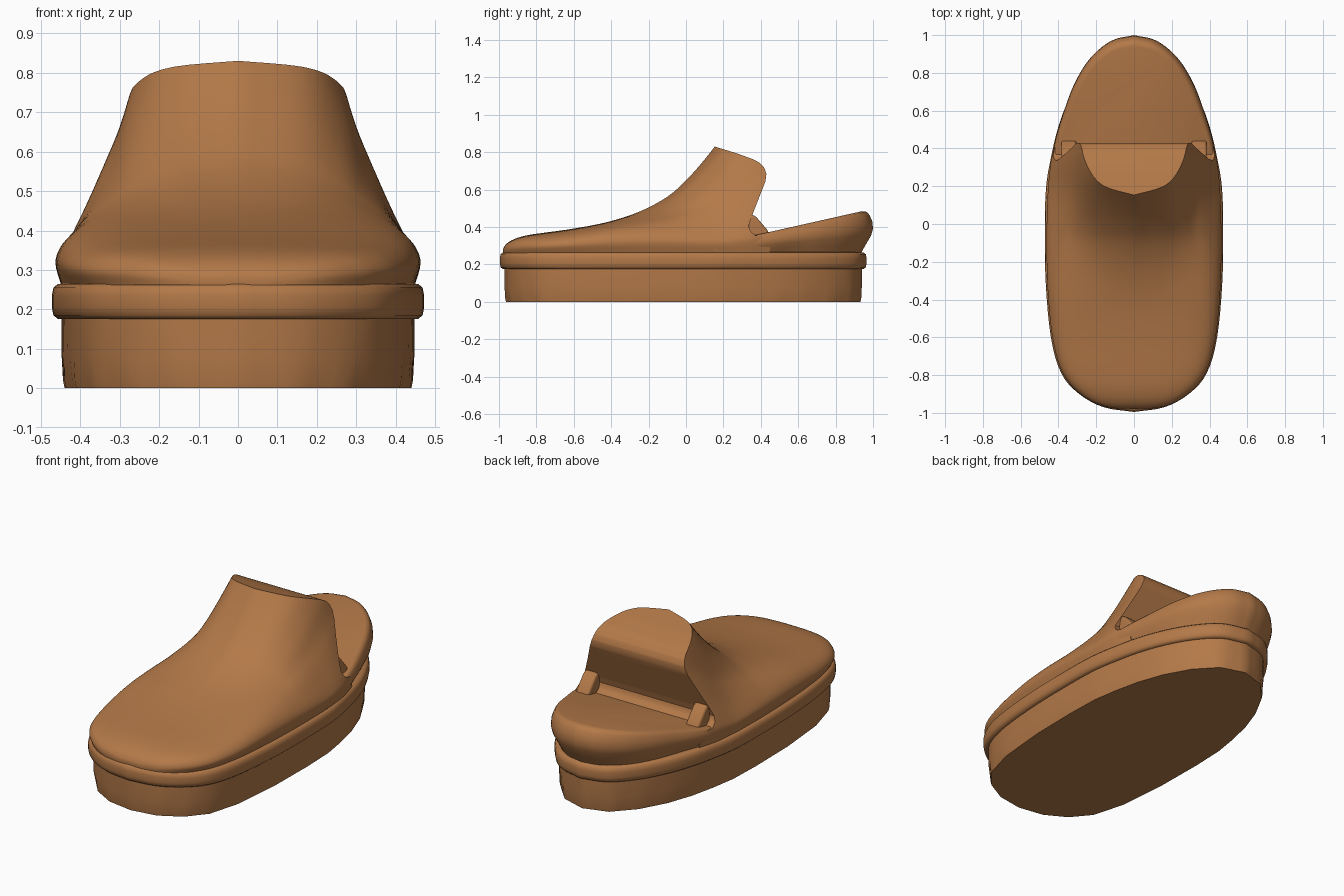
import bpy, bmesh
from mathutils import Vector

if "Cube" in bpy.data.objects:
    bpy.data.objects.remove(bpy.data.objects["Cube"], do_unlink=True)

# One tan leather colour for everything
tan = bpy.data.materials.new("tan_leather")
tan.use_nodes = True
COLOUR = (0.45, 0.19, 0.065, 1)
tan.diffuse_color = COLOUR
tan.node_tree.nodes["Principled BSDF"].inputs["Base Color"].default_value = COLOUR


def spline(pts, n):
    """Catmull-Rom curve through pts, n steps per segment."""
    p = [Vector(q) for q in pts]
    p = [2 * p[0] - p[1]] + p + [2 * p[-1] - p[-2]]
    out = []
    for i in range(1, len(p) - 2):
        a, b, c, d = p[i - 1:i + 3]
        for k in range(n):
            t = k / n
            out.append(0.5 * (2 * b + (c - a) * t + (2 * a - 5 * b + 4 * c - d) * t ** 2
                              + (3 * b - a - 3 * c + d) * t ** 3))
    return out + [p[-2]]


def loft(name, rings, angle=0.6):
    """Closed solid through a list of equal-length rings."""
    bm = bmesh.new()
    rows = [[bm.verts.new(co) for co in ring] for ring in rings]
    n = len(rows[0])
    for a, b in zip(rows, rows[1:]):
        for i in range(n):
            j = (i + 1) % n
            bm.faces.new((a[i], a[j], b[j], b[i]))
    bm.faces.new(rows[0])
    bm.faces.new(rows[-1])
    bmesh.ops.recalc_face_normals(bm, faces=bm.faces[:])
    mesh = bpy.data.meshes.new(name)
    bm.to_mesh(mesh)
    bm.free()
    mesh.materials.append(tan)
    ob = bpy.data.objects.new(name, mesh)
    bpy.context.collection.objects.link(ob)
    smooth(ob, angle)
    return ob


def smooth(ob, angle):
    bpy.ops.object.select_all(action='DESELECT')
    ob.select_set(True)
    bpy.context.view_layer.objects.active = ob
    bpy.ops.object.shade_smooth_by_angle(angle=angle)


def prism(name, profile, x0, x1):
    """Side (y, z) profile extruded across x."""
    return loft(name, [[(x, y, z) for y, z in profile] for x in (x0, x1)])


def mirrored(half):
    """Half outline from toe to heel, completed on the other side."""
    return half + [Vector((-p.x, p.y)) for p in half[-2:0:-1]]


# Footprint shared by the sole and the welt
footprint = mirrored(spline([
    (0, -.995), (.16, -.97), (.29, -.9), (.385, -.79), (.44, -.6), (.468, -.3), (.472, 0),
    (.465, .2), (.44, .35), (.405, .5), (.35, .65), (.265, .8), (.15, .92), (0, .965)], 4))


def foot_ring(pts, z, inset):
    sx, sy = 1 - inset / .472, 1 - inset / .98
    return [(p.x * sx, -.015 + (p.y + .015) * sy, z) for p in pts]


# Sole: smooth at the top, faceted towards the ground
N = len(footprint)
faceted = [footprint[i // 4 * 4].lerp(footprint[(i // 4 * 4 + 4) % N], i % 4 / 4)
           for i in range(N)]
loft("sole", [foot_ring(faceted, 0, .032), foot_ring(faceted, .02, .028),
              foot_ring(footprint, .08, .025), foot_ring(footprint, .185, .024)])

# Welt: rounded band around the shoe
loft("welt", [foot_ring(footprint, z, d) for z, d in (
    (.175, .03), (.176, .015), (.185, .004), (.205, 0), (.235, 0),
    (.255, .004), (.264, .015), (.266, .03))], 0.9)

# Upper: sections along the foot, blending a flat toe box into a tapering ankle
toe = spline([(.96, 0), (1, .3), (.98, .52), (.92, .7), (.82, .83), (.66, .92),
              (.45, .97), (.22, .995), (0, 1)], 4)
ankle = spline([(.975, 0), (1, .08), (.97, .14), (.88, .25), (.79, .36), (.70, .47),
                (.58, .65), (.36, .87), (0, 1)], 4)
stations = spline([  # y, half width, height
    (-.978, .08, .285), (-.965, .16, .305), (-.94, .225, .325), (-.9, .285, .343),
    (-.84, .345, .358), (-.75, .395, .371), (-.6, .432, .392), (-.42, .452, .427),
    (-.25, .461, .482), (-.1, .463, .562), (0, .462, .65), (.08, .46, .738),
    (.155, .457, .832), (.25, .45, .96), (.35, .436, 1.08), (.45, .408, 1.2)], 4)
BASE = .262
rings = []
for y, w, h in stations:
    t = min(max((y + .5) / .75, 0), 1)
    t = t * t * (3 - 2 * t)
    half = [a.lerp(b, t) for a, b in zip(toe, ankle)]
    right = [(p.x * w, y, BASE + p.y * (h - BASE)) for p in half]
    rings.append(right + [(-x, y0, z) for x, y0, z in right[-2::-1]])
upper = loft("upper", rings)

# Trim the ankle opening: sloping cap, rounded lip and undercut back wall
cutter = prism("opening_cutter", [
    (-.1, .915), (.155, .83), (.27, .795), (.36, .762), (.395, .743), (.418, .718),
    (.43, .685), (.425, .645), (.38, .53), (.345, .44), (.335, .405), (.345, .378),
    (.37, .355), (.7, .3), (.7, 1.5), (-.1, 1.5)], -.7, .7)
cutter.hide_render = True
cut = upper.modifiers.new("opening", 'BOOLEAN')
cut.operation = 'DIFFERENCE'
cut.solver = 'EXACT'
cut.object = cutter
bpy.ops.object.select_all(action='DESELECT')
upper.select_set(True)
bpy.context.view_layer.objects.active = upper
bpy.ops.object.modifier_apply(modifier=cut.name)
bpy.data.objects.remove(cutter, do_unlink=True)
smooth(upper, 0.6)

# Heel: bulging rim around a footbed that rises to the back
half = spline([(.452, .15), (.44, .3), (.415, .45), (.37, .6), (.312, .75), (.23, .88),
               (.12, .97), (0, 1)], 5)
heel_line = half + [Vector((-p.x, p.y)) for p in half[-2::-1]]
rings = []
for f, d in ((0, .075), (.2, .045), (.4, .012), (.55, 0), (.72, .005), (.87, .022),
             (.96, .04), (1, .07)):
    ring = []
    for p in heel_line:
        s = 1 - d * min(max((p.y - .15) / .4, .15), 1)
        y = .15 + (p.y - .15) * s
        top = .37 + .225 * (y - .43)
        ring.append((p.x * s, y, BASE + f * (top - BASE)))
    rings.append(ring)
loft("heel", rings, 0.8)

# Small strap tabs at both ends of the opening
for side, name in ((1, "left_tab"), (-1, "right_tab")):
    tab = prism(name, [(.33, .35), (.33, .455), (.352, .468), (.375, .455),
                       (.435, .385), (.45, .35)], side * .305, side * .385)
    bevel = tab.modifiers.new("rounded", 'BEVEL')
    bevel.width = .015
    bevel.segments = 3
